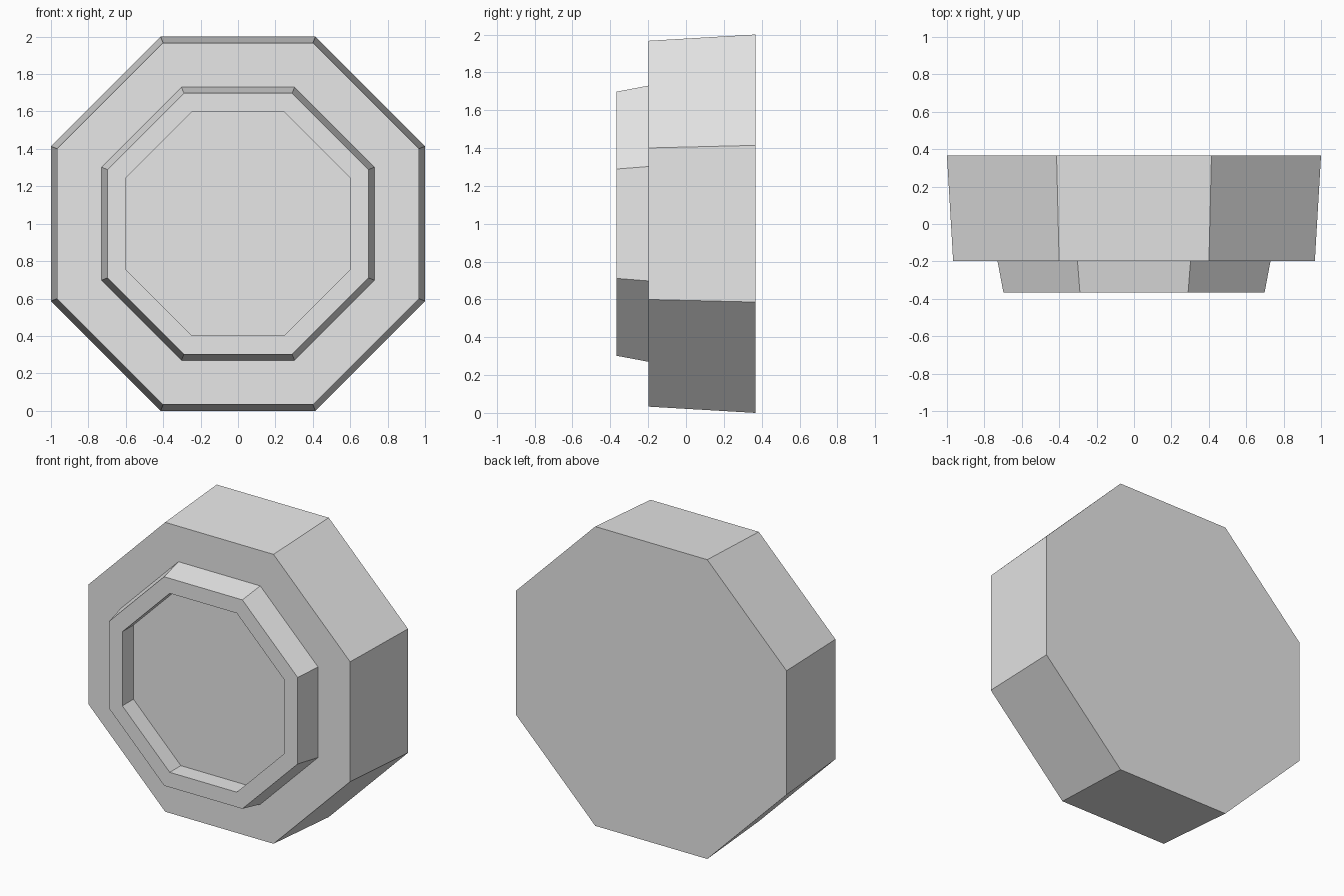
import bpy, bmesh, math

cube = bpy.data.objects.get("Cube")
if cube:
    bpy.data.objects.remove(cube, do_unlink=True)

grey = bpy.data.materials.new("light grey")
grey.use_nodes = True
grey.diffuse_color = (0.8, 0.8, 0.8, 1)
grey.node_tree.nodes["Principled BSDF"].inputs["Base Color"].default_value = grey.diffuse_color

SIDES = 8


def octagon(bm, y, apothem):
    """Ring of vertices in the xz plane with flat sides up, down, left and right."""
    r = apothem / math.cos(math.pi / SIDES)
    angles = [(i + 0.5) * 2 * math.pi / SIDES for i in range(SIDES)]
    return [bm.verts.new((r * math.cos(a), y, 1 + r * math.sin(a))) for a in angles]


def octagonal_shell(name, profile):
    """Joins octagons given as (y, apothem) and caps both ends."""
    bm = bmesh.new()
    rings = [octagon(bm, y, a) for y, a in profile]
    for a, b in zip(rings, rings[1:]):
        for i in range(SIDES):
            j = (i + 1) % SIDES
            bm.faces.new((a[i], a[j], b[j], b[i]))
    bm.faces.new(rings[0])
    bm.faces.new(rings[-1])
    bmesh.ops.recalc_face_normals(bm, faces=bm.faces)
    mesh = bpy.data.meshes.new(name)
    bm.to_mesh(mesh)
    bm.free()
    mesh.materials.append(grey)
    obj = bpy.data.objects.new(name, mesh)
    bpy.context.collection.objects.link(obj)
    return obj


octagonal_shell("octagonal_housing", [
    (0.367, 1.0),      # back plate
    (-0.197, 0.967),   # tapered body
    (-0.197, 0.73),    # front shoulder
    (-0.367, 0.698),   # raised collar
    (-0.367, 0.598),   # collar rim
    (-0.25, 0.598),    # recess wall and floor
])
